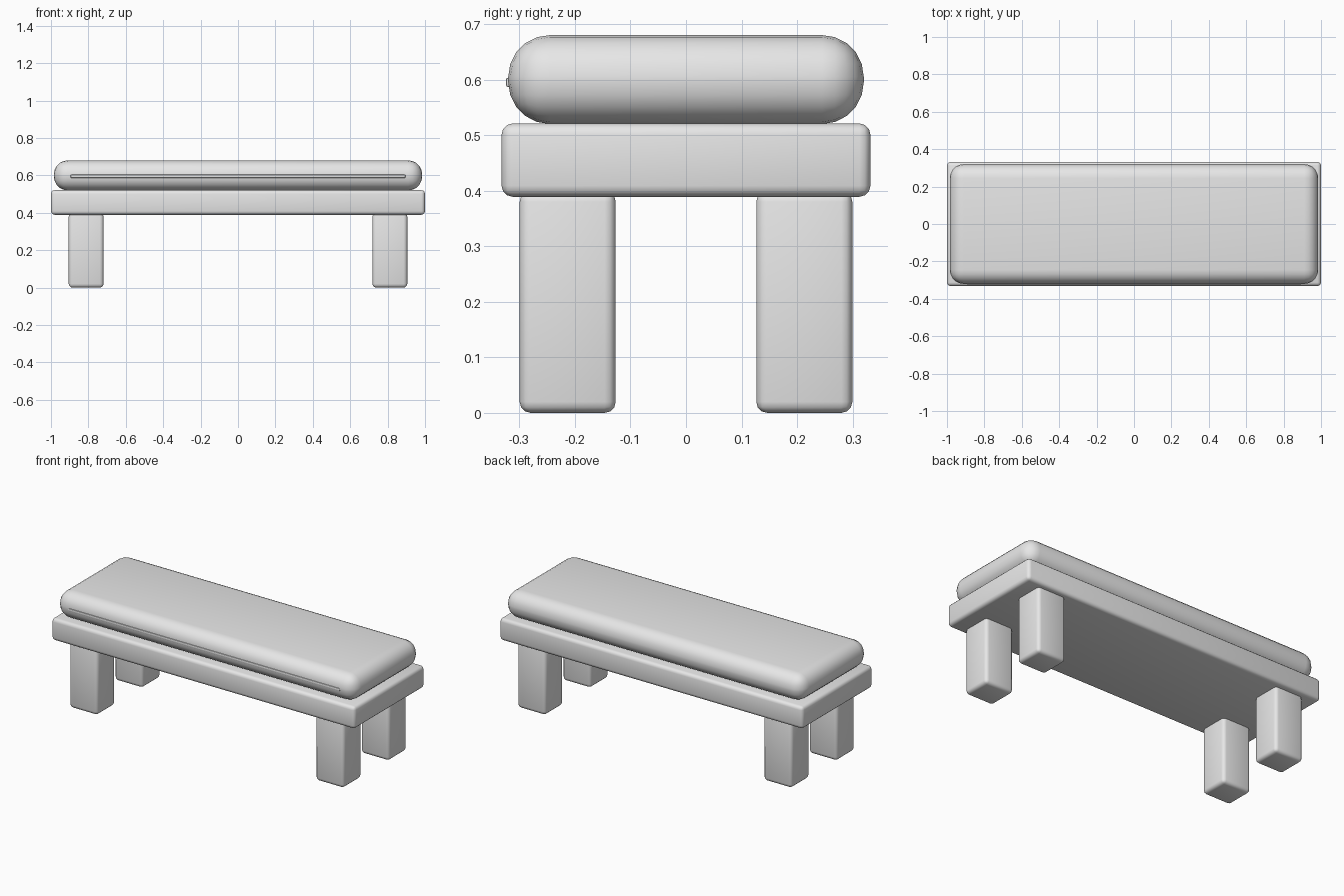
import bpy
import math

# Remove the default cube
cube = bpy.data.objects.get("Cube")
if cube:
    bpy.data.objects.remove(cube, do_unlink=True)

grey = bpy.data.materials.new("plain_grey")
grey.use_nodes = True
grey.diffuse_color = (0.8, 0.8, 0.8, 1)
grey.node_tree.nodes["Principled BSDF"].inputs["Base Color"].default_value = (0.8, 0.8, 0.8, 1)


def rounded_box(name, center, size, radius, segments):
    """Box with rounded edges and smooth shading."""
    bpy.ops.mesh.primitive_cube_add(size=1, location=center)
    obj = bpy.context.object
    obj.name = name
    obj.scale = size
    bpy.ops.object.transform_apply(location=False, rotation=False, scale=True)
    bevel = obj.modifiers.new("rounded_edges", "BEVEL")
    bevel.width = radius
    bevel.segments = segments
    bevel.limit_method = "NONE"
    bpy.ops.object.modifier_apply(modifier=bevel.name)
    bpy.ops.object.shade_smooth_by_angle(angle=math.radians(35))
    obj.data.materials.append(grey)
    return obj


# Seat frame and cushion
rounded_box("seat_frame", (0, 0, 0.455), (2.0, 0.664, 0.132), 0.02, 3)
rounded_box("cushion", (0, 0, 0.6), (1.97, 0.64, 0.16), 0.075, 5)

# Thin seam along the front of the cushion
rounded_box("cushion_seam", (0, -0.317, 0.595), (1.79, 0.014, 0.017), 0.004, 2)

# Four legs
for side, sx in (("left", 1), ("right", -1)):
    for end, sy in (("front", -1), ("back", 1)):
        rounded_box(f"{end}_{side}_leg", (sx * 0.812, sy * 0.213, 0.2),
                    (0.186, 0.173, 0.4), 0.02, 3)
